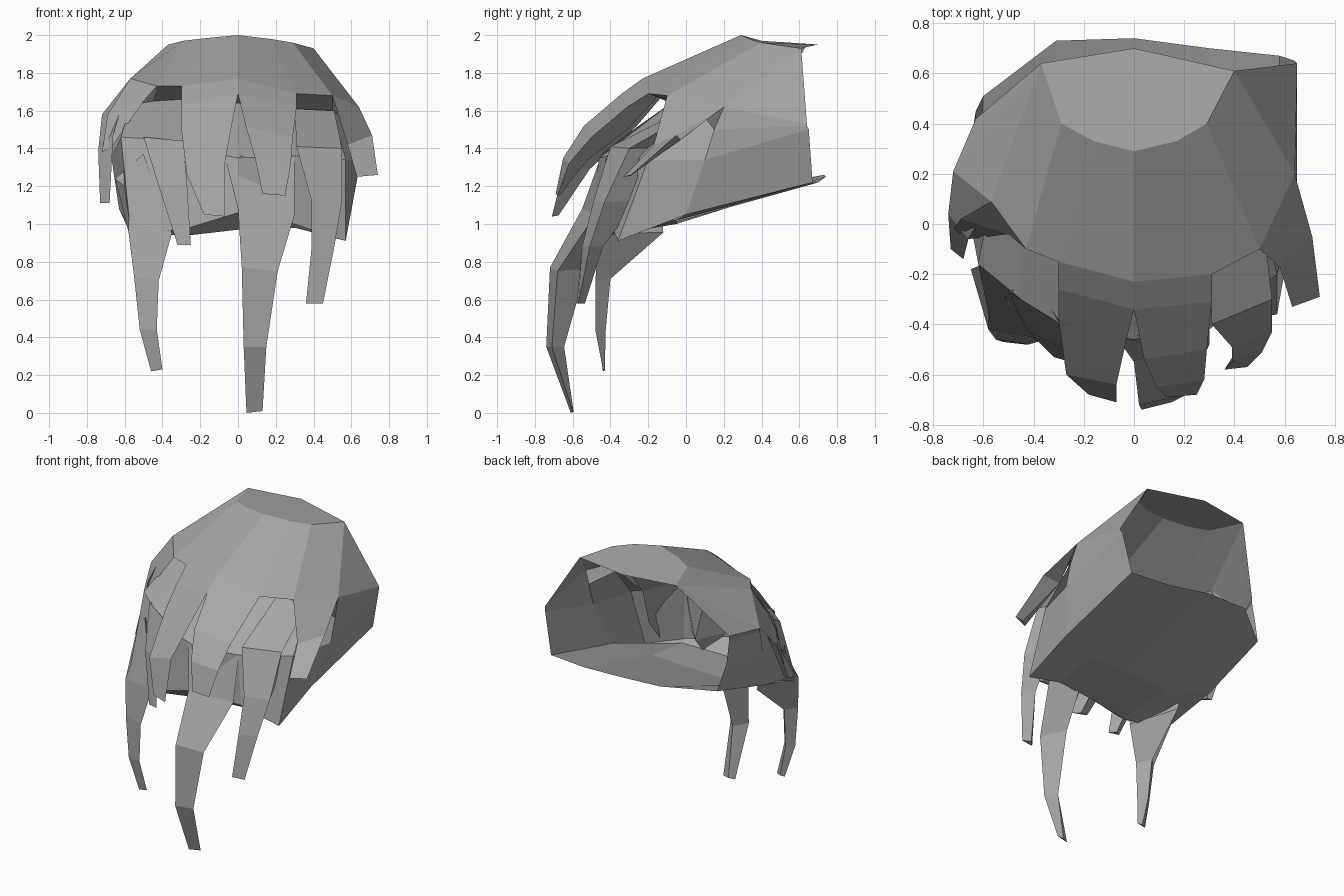
import bpy, bmesh
from mathutils import Vector

grey = bpy.data.materials.new("dark_grey")
grey.diffuse_color = (.38, .38, .38, 1)


def finish(name, bm):
    bmesh.ops.remove_doubles(bm, verts=bm.verts, dist=0.001)
    bmesh.ops.recalc_face_normals(bm, faces=bm.faces)
    me = bpy.data.meshes.new(name)
    bm.to_mesh(me)
    bm.free()
    me.materials.append(grey)
    ob = bpy.data.objects.new(name, me)
    bpy.context.collection.objects.link(ob)
    return ob


def sheet(name, rows, cap=None):
    """Loft a grid of faces through rows of points; cap adds one extra polygon."""
    bm = bmesh.new()
    grid = [[bm.verts.new(p) for p in r] for r in rows]
    for a, b in zip(grid, grid[1:]):
        for i in range(len(a) - 1):
            quad = [a[i], a[i + 1], b[i + 1], b[i]]
            if a[i].co == a[i + 1].co:
                quad.pop(1)
            bm.faces.new(quad)
    if cap:
        bm.faces.new([bm.verts.new(p) for p in cap])
    return finish(name, bm)


def lock(name, rows, inward=(0, 1, 0)):
    """Tapering three-sided strand: rows of (left point, right point, depth)."""
    bm = bmesh.new()
    rings = []
    for l, r, d in rows:
        l, r = Vector(l), Vector(r)
        rings.append([bm.verts.new(p) for p in (l, r, (l + r) / 2 + Vector(inward) * d)])
    for a, b in zip(rings, rings[1:]):
        for i in range(3):
            j = (i + 1) % 3
            bm.faces.new((a[i], a[j], b[j], b[i]))
    bm.faces.new(rings[-1])
    return finish(name, bm)


# upper shell: sloping top plate with panels falling away around it
R = [(.40, .61, 1.93), (.40, .61, 1.93), (.29, .40, 1.96), (.17, .33, 1.98), (0, .29, 2.0),
     (-.16, .33, 1.985), (-.29, .40, 1.97), (-.37, .64, 1.95), (-.37, .64, 1.95), (-.37, .64, 1.95)]
hem = [(.65, .64, 1.53), (.64, .20, 1.62), (.50, -.10, 1.68), (.31, -.20, 1.69), (0, -.23, 1.77),
       (-.30, -.15, 1.73), (-.43, -.10, 1.73), (-.57, .09, 1.77), (-.72, .21, 1.58), (-.63, .42, 1.58)]
sheet("upper_shell", [R, hem], cap=[R[0]] + R[2:8] + [(0, .70, 1.95)])

# under shell: ledge below the hem, then the wrapping layer behind the strands
sheet("under_shell", [
    hem,
    [(.65, .64, 1.52), (.65, .15, 1.50), (.50, .07, 1.60), (.30, .03, 1.61), (0, -.08, 1.64),
     (-.30, .04, 1.66), (-.45, .10, 1.65), (-.57, .12, 1.63), (-.68, .15, 1.52), (-.63, .42, 1.55)],
    [(.64, .65, 1.50), (.65, .10, 1.34), (.57, -.20, 1.34), (.30, -.42, 1.36), (0, -.46, 1.35),
     (-.27, -.42, 1.40), (-.45, -.30, 1.45), (-.62, -.16, 1.46), (-.67, .10, 1.35), (-.63, .45, 1.40)],
    [(.58, .67, 1.22), (.57, 0, 1.05), (.57, -.36, .91), (.30, -.40, 1.0), (0, -.50, 1.06),
     (-.26, -.47, .98), (-.40, -.45, .96), (-.57, -.40, .97), (-.63, 0, 1.08), (-.60, .51, 1.22)]])

# fringe under the left of the hem
sheet("left_fringe", [
    [(-.57, .09, 1.77), (-.43, -.10, 1.73)],
    [(-.69, .02, 1.58), (-.50, -.04, 1.65)],
    [(-.72, -.02, 1.38), (-.66, -.06, 1.42)]])

# floor closing the underside
sheet("underside", [
    [(.58, .67, 1.22), (.30, .70, 1.22), (0, .74, 1.25), (-.31, .73, 1.26), (-.60, .51, 1.22)],
    [(.57, 0, 1.05), (.30, -.05, 1.02), (0, -.05, 1.01), (-.31, -.05, 1.0), (-.63, 0, 1.08)],
    [(.57, -.36, .91), (.30, -.38, .98), (0, -.40, .97), (-.26, -.42, .94), (-.57, -.38, .95)],
    [(.57, -.36, .911), (.30, -.40, 1.0), (0, -.50, 1.06), (-.26, -.47, .98), (-.57, -.40, .97)]])

# upper strands
lock("upper_strand_right_centre", [
    ((0, -.23, 1.77), (.31, -.20, 1.69), .08),
    ((0, -.34, 1.69), (.31, -.31, 1.62), .16),
    ((.04, -.54, 1.52), (.29, -.50, 1.46), .20),
    ((.09, -.65, 1.35), (.28, -.62, 1.32), .11),
    ((.13, -.69, 1.16), (.25, -.68, 1.15), .02)])
lock("upper_strand_left_centre", [
    ((-.30, -.15, 1.73), (0, -.23, 1.77), .08),
    ((-.30, -.26, 1.63), (0, -.34, 1.69), .16),
    ((-.30, -.38, 1.50), (-.03, -.46, 1.54), .16),
    ((-.27, -.60, 1.26), (-.07, -.64, 1.32), .11),
    ((-.18, -.68, 1.05), (-.07, -.71, 1.04), .02)])
lock("upper_strand_left_side", [
    ((-.72, .21, 1.58), (-.57, .09, 1.77), .03),
    ((-.74, .04, 1.39), (-.66, -.06, 1.48), .06),
    ((-.73, -.10, 1.11), (-.68, -.14, 1.11), .02)], (.6, .8, 0))
lock("upper_strand_right_side", [
    ((.50, -.10, 1.68), (.64, .20, 1.62), .03),
    ((.58, -.17, 1.42), (.71, -.05, 1.47), .10),
    ((.63, -.33, 1.25), (.74, -.29, 1.26), .02)], (-.5, .8, 0))

# middle strands
lock("middle_strand_right", [
    ((.30, .0, 1.61), (.51, .05, 1.60), .02),
    ((.31, -.40, 1.41), (.55, -.30, 1.40), .22),
    ((.39, -.49, 1.12), (.55, -.43, 1.12), .20),
    ((.39, -.55, .88), (.51, -.51, .88), .09),
    ((.36, -.58, .58), (.45, -.57, .58), .04)])
lock("middle_strand_left", [
    ((-.50, -.27, 1.46), (-.29, -.40, 1.44), .10),
    ((-.42, -.43, 1.20), (-.27, -.50, 1.22), .10),
    ((-.32, -.53, .89), (-.25, -.55, .89), .03)])

# long lower strands
lock("long_strand_centre", [
    ((-.07, -.45, 1.36), (.30, -.42, 1.36), .05),
    ((0, -.55, 1.08), (.30, -.48, 1.05), .20),
    ((.02, -.72, .77), (.21, -.68, .75), .17),
    ((.03, -.74, .35), (.15, -.71, .35), .08),
    ((.045, -.61, .0), (.13, -.60, .01), .01)])
lock("long_strand_left", [
    ((-.65, -.18, 1.24), (-.50, -.32, 1.37), .10),
    ((-.58, -.42, .96), (-.35, -.46, .95), .32),
    ((-.55, -.46, .72), (-.42, -.48, .70), .07),
    ((-.52, -.47, .44), (-.43, -.48, .44), .05),
    ((-.46, -.44, .22), (-.40, -.44, .23), .01)])
